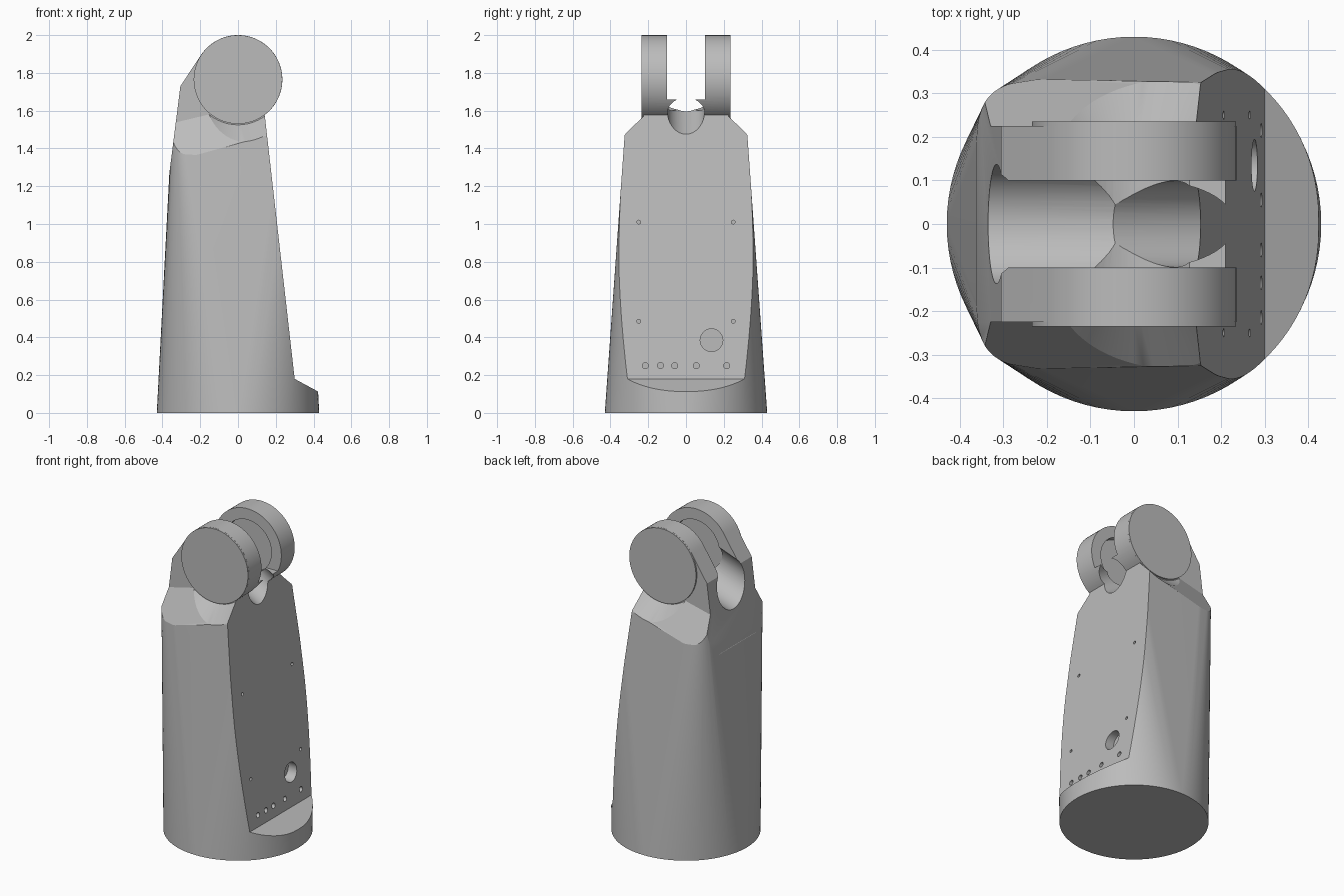
import bpy, bmesh, math
from mathutils import Vector, Matrix

if "Cube" in bpy.data.objects:
    bpy.data.objects.remove(bpy.data.objects["Cube"], do_unlink=True)

grey = bpy.data.materials.new("plain grey")
grey.use_nodes = True
COLOUR = (0.5, 0.5, 0.5, 1)
grey.diffuse_color = COLOUR
grey.node_tree.nodes["Principled BSDF"].inputs["Base Color"].default_value = COLOUR

PIVOT_Z, PIVOT_R = 1.765, 0.235


def make(name, bm):
    bmesh.ops.recalc_face_normals(bm, faces=bm.faces)
    mesh = bpy.data.meshes.new(name)
    bm.to_mesh(mesh)
    bm.free()
    mesh.materials.append(grey)
    obj = bpy.data.objects.new(name, mesh)
    bpy.context.collection.objects.link(obj)
    return obj


def rod(name, a, b, r1, r2=None, segments=64):
    """Cylinder or cone frustum from point a to point b."""
    a, b = Vector(a), Vector(b)
    turn = (b - a).to_track_quat('Z', 'Y').to_matrix().to_4x4()
    bm = bmesh.new()
    bmesh.ops.create_cone(bm, cap_ends=True, segments=segments, radius1=r1,
                          radius2=r1 if r2 is None else r2, depth=(b - a).length,
                          matrix=Matrix.Translation((a + b) / 2) @ turn)
    return make(name, bm)


def prism(name, points, offset):
    """Closed outline of 3D points, extruded by an offset."""
    bm = bmesh.new()
    face = bm.faces.new([bm.verts.new(p) for p in points])
    new = bmesh.ops.extrude_face_region(bm, geom=[face])["geom"]
    bmesh.ops.translate(bm, vec=offset, verts=[v for v in new if isinstance(v, bmesh.types.BMVert)])
    return make(name, bm)


def cut(target, cutter, operation='DIFFERENCE'):
    mod = target.modifiers.new("cut", 'BOOLEAN')
    mod.operation, mod.object, mod.solver = operation, cutter, 'EXACT'
    bpy.context.view_layer.objects.active = target
    bpy.ops.object.modifier_apply(modifier=mod.name)
    bpy.data.objects.remove(cutter, do_unlink=True)


def smooth(obj, angle):
    bpy.ops.object.select_all(action='DESELECT')
    obj.select_set(True)
    bpy.context.view_layer.objects.active = obj
    bpy.ops.object.shade_smooth_by_angle(angle=math.radians(angle))


# Body: round foot blending into a rectangular top
bm = bmesh.new()
for i in range(96):
    a = math.tau * i / 96
    bm.verts.new((0.43 * math.cos(a), 0.43 * math.sin(a), 0))
for hx, hy, z in ((0.335, 0.295, 1.75), (0.32, 0.28, 2.1)):
    for sx in (-1, 1):
        for sy in (-1, 1):
            bm.verts.new((sx * hx, sy * hy, z))
bmesh.ops.convex_hull(bm, input=bm.verts)
body = make("arm_body", bm)

# Side outline: foot ledge, sloping panel, round pivot and sloping back
outline = [(-0.5, -0.1), (0.5, -0.1), (0.5, 0.072), (0.30, 0.18)]
start, end = math.radians(-53), math.radians(148)
for i in range(49):
    a = start + (end - start) * i / 48
    outline.append((PIVOT_R * math.cos(a), PIVOT_Z + PIVOT_R * math.sin(a)))
outline += [(-0.305, 1.73), (-0.362, 1.28), (-0.5, 1.1)]
cut(body, prism("side_outline", [(x, -0.6, z) for x, z in outline], (0, 1.2, 0)), 'INTERSECT')

# Sloped shoulders and conical clearance around each pivot cap
for s in (-1, 1):
    wedge = [(0.225, 2.4), (0.225, 1.617), (0.6, 0.923), (0.6, 2.4)]
    cut(body, prism("shoulder", [(-0.6, s * y, z - 0.144) for y, z in wedge], (1.2, 0, 0.288)))
    cut(body, rod("clearance", (0, s * 0.225, PIVOT_Z), (0, s * 0.5, PIVOT_Z), 0.24, 0.485, 96))

# Slot between the fork arms, pivot bore, and the two cable grooves
slot = [(-0.1, 1.66), (0.1, 1.66), (0.1, 2.4), (-0.1, 2.4)]
cut(body, prism("slot", [(-0.6, y, z) for y, z in slot], (1.2, 0, 0)))
cut(body, rod("bore", (0, -0.14, PIVOT_Z), (0, 0.14, PIVOT_Z), 0.165))
cut(body, rod("back_groove", (-0.63, 0, 1.532), (0, 0, 1.759), 0.137))
cut(body, rod("panel_groove", (0.455, 0, 1.41), (0, 0, 1.683), 0.099))

# Panel holes: connector opening, socket row and screw holes
holes = [(0.135, 0.385, 0.06, 0.06)]
holes += [(y, 0.25, 0.016, 0.03) for y in (-0.215, -0.135, -0.06, 0.055, 0.215)]
holes += [(s * 0.25, z, 0.01, 0.02) for s in (-1, 1) for z in (0.485, 1.01)]
for y, z, radius, depth in holes:
    x = 0.30 - 0.108 * (z - 0.18)
    cut(body, rod("hole", (x - depth, y, z), (x + 0.1, y, z), radius, segments=24))
smooth(body, 20)

# Pivot caps on the outside of the fork
for s, side in ((-1, "front"), (1, "rear")):
    cap = rod(side + "_pivot_cap", (0, s * 0.215, PIVOT_Z), (0, s * 0.235, PIVOT_Z), 0.2345, segments=96)
    smooth(cap, 30)
